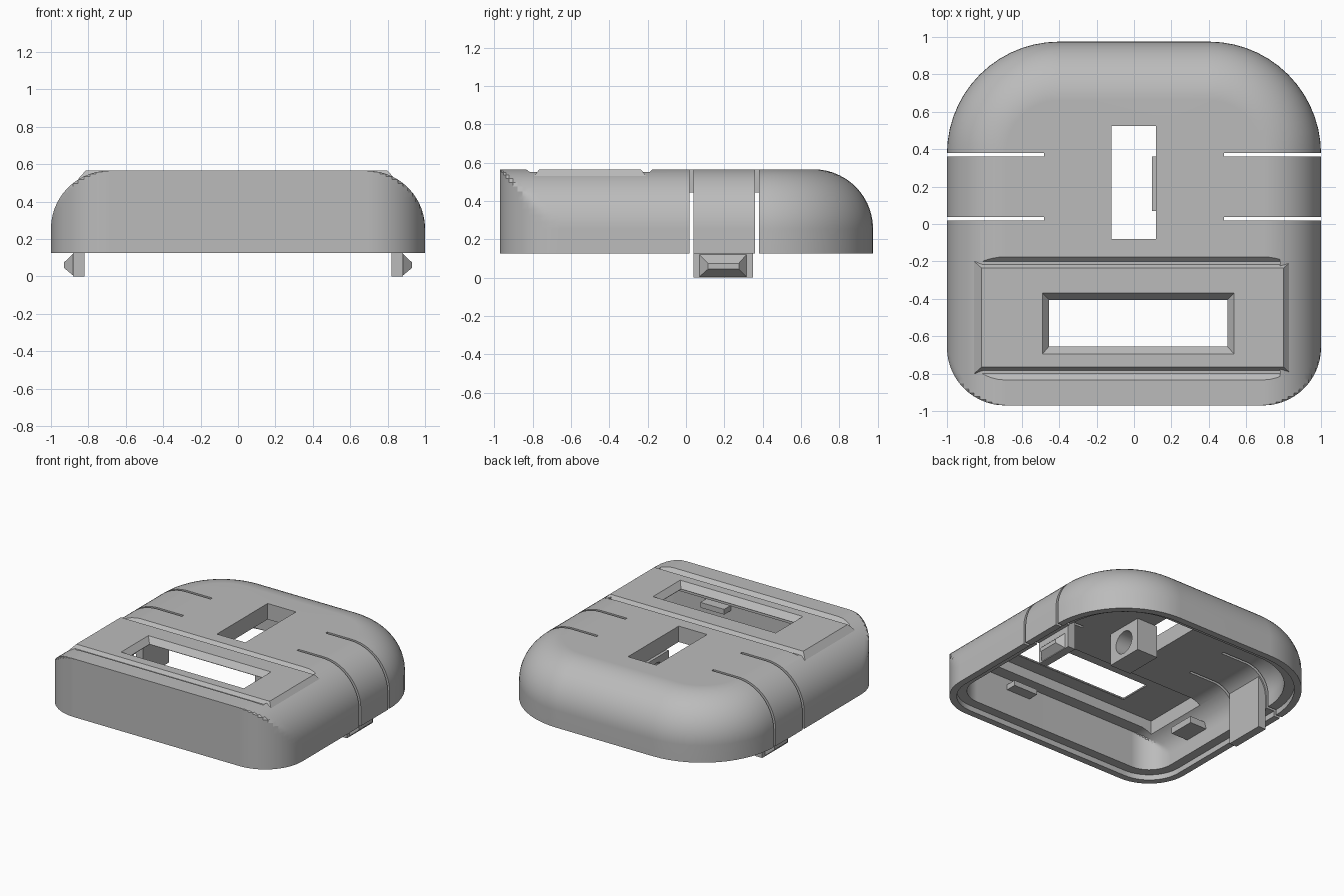
import bpy, bmesh, math

if "Cube" in bpy.data.objects:
    bpy.data.objects.remove(bpy.data.objects["Cube"])

grey = bpy.data.materials.new("light_grey")
grey.use_nodes = True
grey.diffuse_color = (0.5, 0.5, 0.5, 1)
grey.node_tree.nodes["Principled BSDF"].inputs["Base Color"].default_value = (0.5, 0.5, 0.5, 1)

STEPS = 14       # segments per rounded corner
FILLET = 0.31    # rounding of the top edge
SPRING = 0.255   # height where the rounding starts


def loft(name, rings):
    """Closed solid through rings that share a point count."""
    bm = bmesh.new()
    rows = [[bm.verts.new(p) for p in ring] for ring in rings]
    n = len(rows[0])
    for a, b in zip(rows, rows[1:]):
        for i in range(n):
            j = (i + 1) % n
            bm.faces.new((a[i], a[j], b[j], b[i]))
    bm.faces.new(rows[0][::-1])
    bm.faces.new(rows[-1])
    bmesh.ops.recalc_face_normals(bm, faces=bm.faces)
    mesh = bpy.data.meshes.new(name)
    bm.to_mesh(mesh)
    bm.free()
    mesh.materials.append(grey)
    obj = bpy.data.objects.new(name, mesh)
    bpy.context.collection.objects.link(obj)
    return obj


def rect(x0, x1, y0, y1, z):
    return [(x0, y0, z), (x1, y0, z), (x1, y1, z), (x0, y1, z)]


def box(name, x0, x1, y0, y1, z0, z1):
    return loft(name, [rect(x0, x1, y0, y1, z0), rect(x0, x1, y0, y1, z1)])


def activate(obj):
    bpy.ops.object.select_all(action="DESELECT")
    obj.select_set(True)
    bpy.context.view_layer.objects.active = obj


def cut(target, cutter):
    mod = target.modifiers.new("cut", "BOOLEAN")
    mod.operation = "DIFFERENCE"
    mod.solver = "EXACT"
    mod.object = cutter
    activate(target)
    bpy.ops.object.modifier_apply(modifier=mod.name)
    bpy.data.objects.remove(cutter)


def smooth(obj):
    activate(obj)
    bpy.ops.object.shade_smooth_by_angle(angle=math.radians(25))
    mod = obj.modifiers.new("even_normals", "WEIGHTED_NORMAL")
    mod.keep_sharp = True


def outline(wall, inset, z):
    """Plan outline: tight front corners, wide back corners, straight front."""
    half, front, back = 1 - wall, -0.97 + wall, 0.975 - wall - inset
    rf, rb = FILLET - wall, 0.6 - wall - inset
    side = []
    for i in range(STEPS + 1):
        a = math.pi / 2 * (i / STEPS - 1)
        x = half - rf + rf * math.cos(a)
        side.append((min(x, half - inset), front + rf + rf * math.sin(a), z))
    for i in range(STEPS + 1):
        a = math.pi / 2 * i / STEPS
        side.append((half - inset - rb + rb * math.cos(a), back - rb + rb * math.sin(a), z))
    return side + [(-x, y, h) for x, y, h in reversed(side)]


def dome(name, wall, base):
    r = FILLET - wall
    rings = [outline(wall, 0, base)]
    for k in range(STEPS + 1):
        a = math.pi / 2 * k / STEPS
        rings.append(outline(wall, r * (1 - math.cos(a)), SPRING + r * math.sin(a)))
    return loft(name, rings)


# Hollow cover with a stepped rim
cover = dome("cover", 0, 0.125)
cut(cover, dome("cavity", 0.12, 0.09))
cut(cover, loft("rim_step", [outline(0.05, 0, 0.1), outline(0.05, 0, 0.165)]))

# Slits either side of the spring clips
for s in (-1, 1):
    for y in (0.018, 0.36):
        xs = sorted((s * 0.48, s * 1.1))
        cut(cover, box("slit", *xs, y, y + 0.02, 0.05, 0.7))

# Switch opening, sloped groove and display pocket
cut(cover, box("opening", -0.12, 0.117, -0.08, 0.525, 0.3, 0.7))
cut(cover, loft("groove", [rect(-0.84, 0.78, -0.8, -0.2, 0.54),
                           rect(-0.84, 0.78, -0.835, -0.175, 0.566),
                           rect(-0.84, 0.78, -0.835, -0.175, 0.6)]))
cut(cover, box("pocket", -0.79, 0.76, -0.76, -0.24, 0.3, 0.7))
smooth(cover)

# Bevelled display frame with a chamfered window
frame = loft("display_frame", [rect(-0.855, 0.84, -0.8, -0.2, 0.52),
                               rect(-0.815, 0.8, -0.765, -0.235, 0.565)])
cut(frame, loft("window", [rect(-0.455, 0.5, -0.655, -0.405, 0.5),
                           rect(-0.455, 0.5, -0.655, -0.405, 0.523),
                           rect(-0.49, 0.535, -0.695, -0.37, 0.565),
                           rect(-0.49, 0.535, -0.695, -0.37, 0.6)]))

# Spring clips with wedge teeth
for s, side in ((1, "left"), (-1, "right")):
    xs = sorted((s * 0.82, s * 0.882))
    box(side + "_clip_leg", *xs, 0.04, 0.35, 0, 0.41)
    teeth = []
    for x, y0, y1, z0, z1 in ((0.87, 0.07, 0.315, 0, 0.125),
                              (0.882, 0.07, 0.315, 0.005, 0.12),
                              (0.93, 0.115, 0.275, 0.045, 0.075)):
        teeth.append([(s * x, y0, z0), (s * x, y1, z0), (s * x, y1, z1), (s * x, y0, z1)])
    loft(side + "_clip_tooth", teeth)

# Bored holder block under the top
block = box("holder_block", 0.095, 0.27, 0.07, 0.36, 0.2, 0.445)
bore = []
for x in (0.05, 0.32):
    angles = [math.tau * i / 32 for i in range(32)]
    bore.append([(x, 0.215 + 0.085 * math.cos(a), 0.32 + 0.085 * math.sin(a)) for a in angles])
cut(block, loft("bore", bore))
smooth(block)

# Small inner support tabs
box("front_tab", 0.22, 0.42, -0.88, -0.77, 0.36, 0.4)
box("side_tab", -0.9, -0.74, -0.48, -0.28, 0.28, 0.33)
